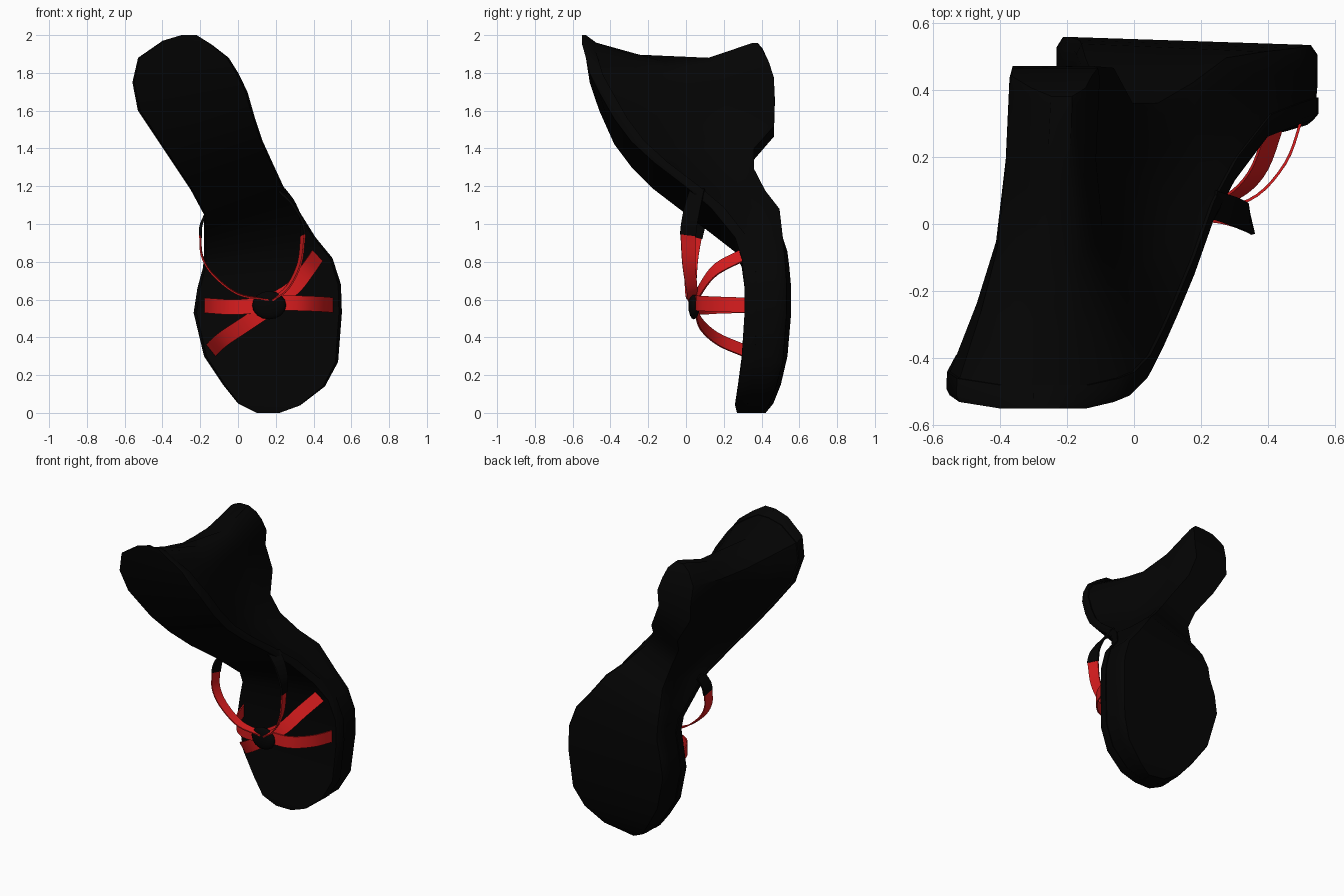
import bpy, math
from mathutils import Vector

if "Cube" in bpy.data.objects:
    bpy.data.objects.remove(bpy.data.objects["Cube"])

def material(name, col):
    m = bpy.data.materials.new(name)
    m.diffuse_color = (*col, 1)
    m.use_nodes = True
    m.node_tree.nodes["Principled BSDF"].inputs["Base Color"].default_value = m.diffuse_color
    return m

BLACK = material("black leather", (0.0012, 0.0012, 0.0012))
RED = material("red strap", (0.70, 0.012, 0.013))

def make(name, verts, faces, mat, angle=40):
    me = bpy.data.meshes.new(name)
    me.from_pydata([tuple(v) for v in verts], [], faces)
    me.materials.append(mat)
    ob = bpy.data.objects.new(name, me)
    bpy.context.collection.objects.link(ob)
    bpy.ops.object.select_all(action='DESELECT')
    ob.select_set(True)
    bpy.context.view_layer.objects.active = ob
    bpy.ops.object.mode_set(mode='EDIT')
    bpy.ops.mesh.select_all(action='SELECT')
    bpy.ops.mesh.normals_make_consistent(inside=False)
    bpy.ops.object.mode_set(mode='OBJECT')
    bpy.ops.object.shade_smooth_by_angle(angle=math.radians(angle))
    return ob

# Stations toe to heel: left x, left z, right x, right z, top y, bottom y, bottom width scale
STATIONS = [
    (.10, .00, .22, .00, .27, .41, .95),
    (.00, .05, .33, .04, .26, .45, .97),
    (-.08, .15, .46, .14, .275, .49, .98),
    (-.18, .30, .53, .27, .295, .525, .98),
    (-.235, .53, .55, .53, .31, .545, .99),
    (-.215, .66, .545, .68, .31, .545, .99),
    (-.185, .77, .50, .82, .295, .535, .98),
    (-.18, .85, .41, .93, .26, .525, .97),
    (-.18, .95, .31, 1.09, .13, .495, .90),
    (-.18, 1.05, .24, 1.20, .00, .42, .72),
    (-.25, 1.18, .18, 1.33, -.17, .36, .52),
    (-.33, 1.30, .13, 1.44, -.29, .36, .44),
    (-.41, 1.42, .09, 1.56, -.38, .465, .42),
    (-.53, 1.60, .05, 1.70, -.46, .47, .44),
    (-.56, 1.75, .00, 1.80, -.51, .465, .48),
    (-.53, 1.88, -.05, 1.88, -.53, .44, .52),
    (-.40, 1.97, -.14, 1.95, -.55, .405, .65),
    (-.30, 2.00, -.22, 2.00, -.55, .38, .80),
]
RIM = 0.07

def footbed_half(yt, yb, b):
    # (width scale, y, back-hollow amount) from the top to the rim
    return [(.96, yt, 0), (1, yt + .02, 0), (1, yt + RIM, .12)]

def wedge_half(yt, yb, b):
    d = yb - yt
    start, mid = .98, b + .12 * (1 - b)
    return [(start, yt + RIM - .01, .12), (.4 * start + .6 * mid, yt + .25 * d + .03, .34),
            (mid, yt + .47 * d, .47), (b, yt + .72 * d, .40),
            (b, yb - .03, .14), (b * .95, yb, .14)]

def loft(name, half):
    verts, faces = [], []
    for lx, lz, rx, rz, yt, yb, b in STATIONS:
        c = Vector(((lx + rx) / 2, 0, (lz + rz) / 2))
        h = Vector(((rx - lx) / 2, 0, (rz - lz) / 2))
        pts = half(yt, yb, b)
        lean = .045 if c.z > 1.7 else 0          # heel bottom sits inboard
        for side, seq in ((1, pts), (-1, pts[::-1])):
            for s, y, hollow in seq:
                p = c + h * s * side
                f = (y - yt) / (yb - yt)
                p.x += lean * f
                p.y = y - (.012 * side * f if c.z < .9 else 0)   # slight roll of the tread
                p.z -= max(0, c.z - 1.7) * hollow
                verts.append(p)
    n = len(verts) // len(STATIONS)
    for i in range(len(STATIONS) - 1):
        for j in range(n):
            k = (j + 1) % n
            faces.append((i * n + j, i * n + k, (i + 1) * n + k, (i + 1) * n + j))
    last = len(verts) - n
    faces += [tuple(range(n)), tuple(range(last, last + n))]
    return make(name, verts, faces, BLACK)

# Footbed with its rim, and the platform that deepens into the heel
loft("footbed", footbed_half)
loft("platform_and_heel", wedge_half)

def catmull(pts, steps=5):
    p = [Vector(q) for q in pts]
    p = [2 * p[0] - p[1]] + p + [2 * p[-1] - p[-2]]
    out = []
    for i in range(1, len(p) - 2):
        a, b, c, d = p[i - 1:i + 3]
        for k in range(steps):
            t = k / steps
            out.append(.5 * (2 * b + (c - a) * t + (2 * a - 5 * b + 4 * c - d) * t * t
                             + (3 * b - a - 3 * c + d) * t ** 3))
    return out + [p[-2]]

def ribbon(name, pts, w0, w1, mat, start=.08, end=.08, thick=.008):
    # flat strap whose width direction turns from w0 to w1
    path = catmull(pts)
    w0, w1 = Vector(w0).normalized(), Vector(w1).normalized()
    verts, faces, n = [], [], len(path)
    for i, p in enumerate(path):
        f = i / (n - 1)
        t = (path[min(i + 1, n - 1)] - path[max(i - 1, 0)]).normalized()
        w = w0.lerp(w1, f)
        w = (w - t * w.dot(t)).normalized() * (start + (end - start) * f) / 2
        o = t.cross(w).normalized() * thick / 2
        verts += [p + w + o, p - w + o, p - w - o, p + w - o]
    for i in range(n - 1):
        for j in range(4):
            k = (j + 1) % 4
            faces.append((i * 4 + j, i * 4 + k, i * 4 + 4 + k, i * 4 + 4 + j))
    faces += [(0, 1, 2, 3), tuple(range(4 * n - 4, 4 * n))]
    make(name, verts, faces, mat)

# Toe straps fanning from the knot
Z = (0, 0, 1)
DIAG = (-.6, 0, .8)
ribbon("right_toe_strap", [(.17, .05, .585), (.34, .07, .58), (.45, .18, .575), (.505, .33, .57)], Z, Z, RED)
ribbon("left_toe_strap", [(.17, .05, .575), (-.01, .07, .56), (-.12, .16, .565), (-.18, .33, .57)], Z, Z, RED)
ribbon("right_upper_strap", [(.18, .05, .59), (.29, .08, .66), (.37, .16, .76), (.425, .31, .84)], DIAG, DIAG, RED)
ribbon("left_lower_strap", [(.16, .05, .55), (.04, .08, .47), (-.08, .17, .39), (-.15, .32, .325)], DIAG, DIAG, RED)

# Instep straps: red in front, black where they join the sole
ribbon("right_instep_strap", [(.18, .035, .60), (.26, .03, .66), (.325, .015, .79), (.345, .01, .95)],
       (-.2, 1, .2), (-.25, 1, 0), RED, .05, .08)
ribbon("right_instep_end", [(.345, .01, .94), (.335, .02, 1.02), (.29, .04, 1.11), (.23, .06, 1.18)],
       (-.25, 1, 0), (.3, 1, .2), BLACK, .085, .085, .012)
ribbon("left_instep_strap", [(.16, .035, .60), (.0, .025, .63), (-.13, .025, .73), (-.19, .03, .83), (-.20, .045, .94)],
       (.05, 1, .1), (.05, 1, 0), RED, .05, .08)
ribbon("left_instep_end", [(-.20, .045, .93), (-.195, .06, .99), (-.17, .09, 1.06)],
       (.05, 1, 0), (.1, 1, .3), BLACK, .085, .085, .012)

# Knot holding the straps
bpy.ops.mesh.primitive_uv_sphere_add(segments=12, ring_count=8, radius=1, location=(.165, .042, .57))
knot = bpy.context.object
knot.name = "knot"
knot.scale = (.09, .03, .075)
knot.data.materials.append(BLACK)
bpy.ops.object.shade_smooth_by_angle(angle=math.radians(40))
